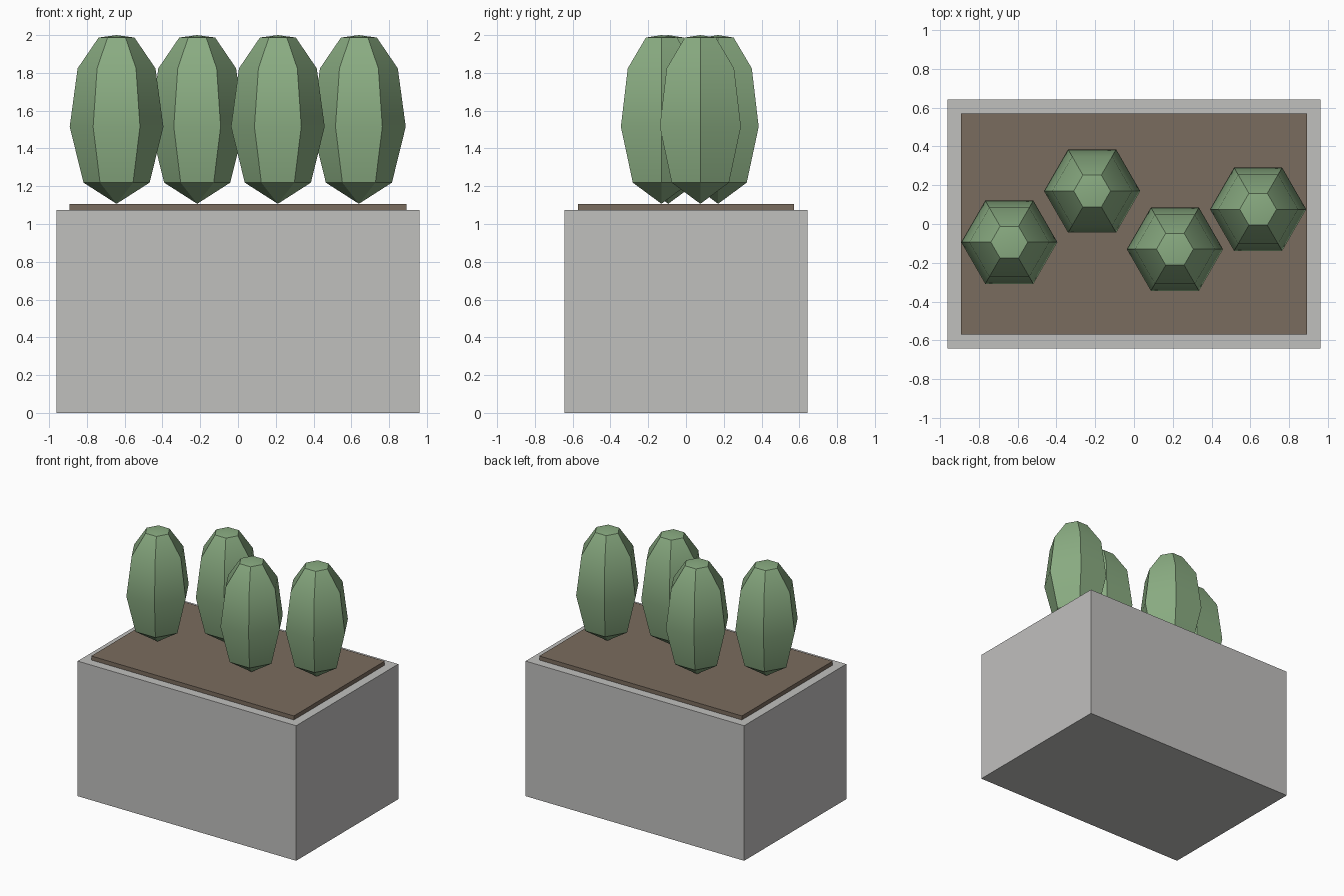
import bpy
import bmesh
import math

cube = bpy.data.objects.get("Cube")
if cube:
    bpy.data.objects.remove(cube, do_unlink=True)


def make_material(name, rgb):
    mat = bpy.data.materials.new(name)
    mat.use_nodes = True
    mat.diffuse_color = (*rgb, 1)
    bsdf = mat.node_tree.nodes["Principled BSDF"]
    bsdf.inputs["Base Color"].default_value = (*rgb, 1)
    bsdf.inputs["Roughness"].default_value = 0.9
    return mat


def add_object(name, bm, mat, location=(0, 0, 0)):
    bmesh.ops.recalc_face_normals(bm, faces=bm.faces)
    mesh = bpy.data.meshes.new(name)
    bm.to_mesh(mesh)
    bm.free()
    mesh.materials.append(mat)
    obj = bpy.data.objects.new(name, mesh)
    obj.location = location
    bpy.context.collection.objects.link(obj)
    return obj


def add_box(name, width, depth, bottom, top, mat):
    bm = bmesh.new()
    bmesh.ops.create_cube(bm, size=1)
    bmesh.ops.scale(bm, vec=(width, depth, top - bottom), verts=bm.verts)
    return add_object(name, bm, mat, (0, 0, (bottom + top) / 2))


def add_shrub(name, x, y, mat):
    """Six-sided body lofted through rings, closed by a point at each end."""
    bm = bmesh.new()
    rings = []
    for radius, z in SHRUB_RINGS:
        rings.append([bm.verts.new((radius * math.cos(i * math.tau / SIDES),
                                    radius * math.sin(i * math.tau / SIDES), z))
                      for i in range(SIDES)])
    base = bm.verts.new((0, 0, 0))
    tip = bm.verts.new((0, 0, SHRUB_HEIGHT))
    for i in range(SIDES):
        j = (i + 1) % SIDES
        bm.faces.new((base, rings[0][j], rings[0][i]))
        for low, high in zip(rings, rings[1:]):
            bm.faces.new((low[i], low[j], high[j], high[i]))
        bm.faces.new((rings[-1][i], rings[-1][j], tip))
    return add_object(name, bm, mat, (x, y, SOIL_TOP))


stone = make_material("pale_grey_stone", (0.53, 0.525, 0.515))
earth = make_material("brown_earth", (0.195, 0.15, 0.112))
leaf = make_material("leaf_green", (0.254, 0.413, 0.223))

# Planter and the slab of soil on it
RIM = 1.075
SOIL_TOP = 1.107
add_box("planter_box", 1.924, 1.285, 0, RIM, stone)
add_box("soil", 1.784, 1.142, RIM, SOIL_TOP, earth)

# Four shrubs in a zigzag row
SIDES = 6
SHRUB_HEIGHT = 2.0 - SOIL_TOP
SHRUB_RINGS = [(0.175, 0.112), (0.248, 0.408), (0.206, 0.717), (0.095, 0.88)]
SPOTS = [(-0.643, -0.094), (-0.216, 0.17), (0.211, -0.13), (0.64, 0.076)]
shrubs = [add_shrub(f"shrub_{n}", x, y, leaf)
          for n, (x, y) in enumerate(SPOTS, 1)]

# Smooth along the height, sharp between the six sides
bpy.ops.object.select_all(action="DESELECT")
for shrub in shrubs:
    shrub.select_set(True)
bpy.context.view_layer.objects.active = shrubs[0]
bpy.ops.object.shade_smooth_by_angle(angle=math.radians(33))
